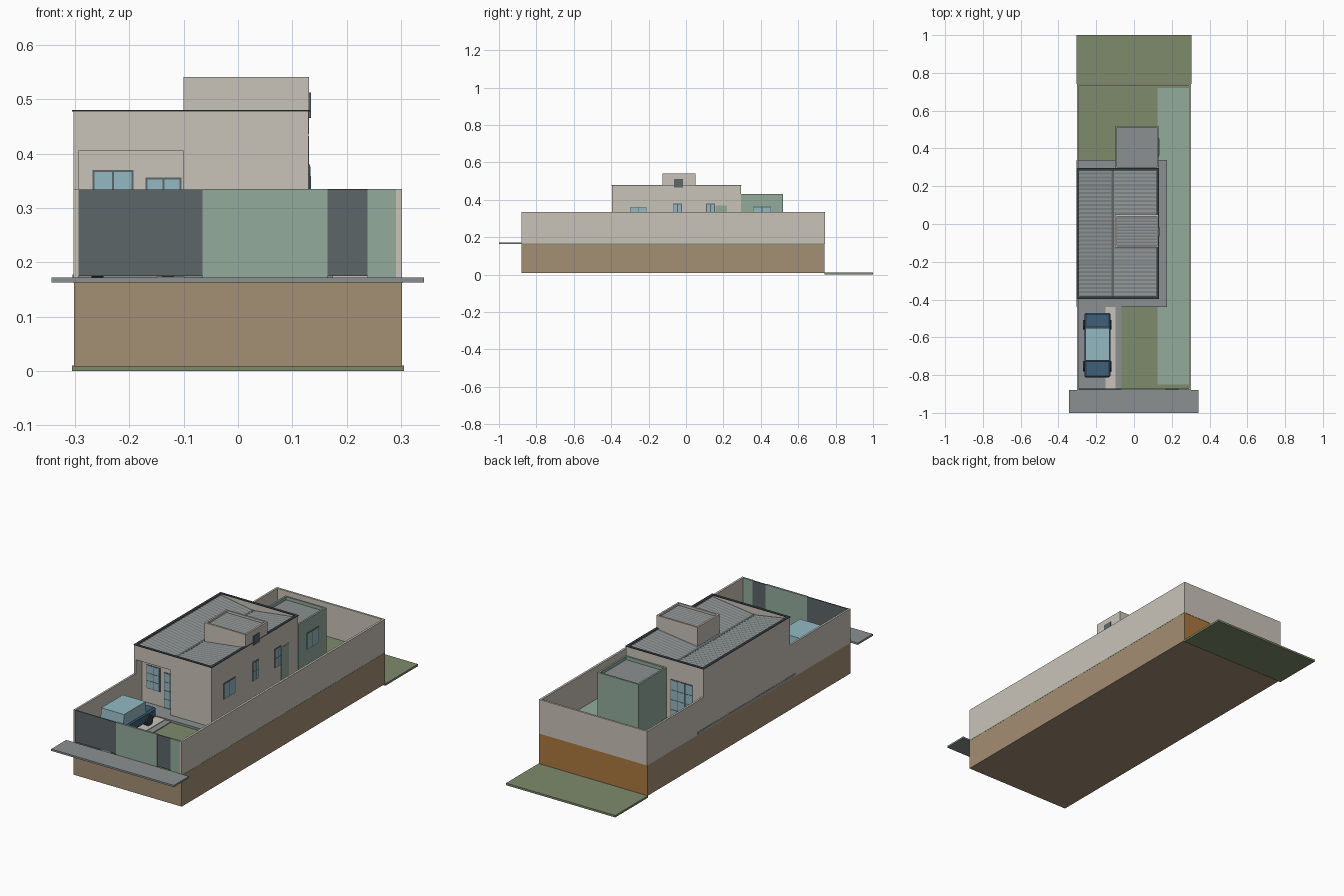
import bpy, bmesh, math
from mathutils import Vector

if "Cube" in bpy.data.objects:
    bpy.data.objects.remove(bpy.data.objects["Cube"])


def material(name, rgb):
    m = bpy.data.materials.new(name)
    lin = [((c / 255 + 0.055) / 1.055) ** 2.4 for c in rgb]
    m.diffuse_color = (*lin, 1)
    m.use_nodes = True
    m.node_tree.nodes["Principled BSDF"].inputs["Base Color"].default_value = m.diffuse_color
    return m


BEIGE = material("beige plaster", (201, 196, 185))
EARTH = material("brown earth", (164, 142, 115))
ORANGE = material("orange clay", (172, 119, 62))
GRASS = material("grass green", (126, 139, 108))
SAGE = material("sage green", (147, 171, 156))
SLATE = material("slate grey", (93, 102, 104))
GREY = material("concrete grey", (139, 144, 145))
NAVY = material("car blue", (63, 96, 121))
GLASS = material("pale blue glass", (147, 185, 194))
CHARCOAL = material("charcoal", (55, 61, 64))


def add_box(bm, x, y, z, mat=0, taper=1.0):
    """Box from (min, max) ranges; the top can taper along y."""
    c = Vector((sum(x) / 2, sum(y) / 2, sum(z) / 2))
    vs = bmesh.ops.create_cube(bm, size=1)["verts"]
    for v in vs:
        t = taper if v.co.z > 0 else 1
        v.co = Vector((v.co.x * (x[1] - x[0]), v.co.y * (y[1] - y[0]) * t,
                       v.co.z * (z[1] - z[0]))) + c
    for f in {f for v in vs for f in v.link_faces}:
        f.material_index = mat


def finish(name, bm, *mats):
    me = bpy.data.meshes.new(name)
    bm.to_mesh(me)
    bm.free()
    ob = bpy.data.objects.new(name, me)
    bpy.context.collection.objects.link(ob)
    for m in mats:
        me.materials.append(m)
    return ob


def boxes(name, mat, *items):
    bm = bmesh.new()
    for it in items:
        add_box(bm, *it)
    return finish(name, bm, mat)


def ring(name, mat, x, y, z, t):
    """Four thin walls around a rectangle."""
    return boxes(name, mat,
                 ((x[0], x[0] + t), y, z), ((x[1] - t, x[1]), y, z),
                 ((x[0] + t, x[1] - t), (y[0], y[0] + t), z),
                 ((x[0] + t, x[1] - t), (y[1] - t, y[1]), z))


def window(name, axis, plane, side, a, z, cols, rows, fr=0.004):
    """Framed window plate standing just proud of a wall, panes above the frame."""
    bm = bmesh.new()

    def plate(a, z, depth, mat):
        d = tuple(sorted((plane - side * 0.002, plane + side * depth)))
        add_box(bm, *((d, a, z) if axis == "x" else (a, d, z)), mat)
    plate(a, z, 0.002, 0)
    w, h = (a[1] - a[0] - fr) / cols, (z[1] - z[0] - fr) / rows
    for i in range(cols):
        for j in range(rows):
            plate((a[0] + fr + i * w, a[0] + (i + 1) * w),
                  (z[0] + fr + j * h, z[0] + (j + 1) * h), 0.003, 1)
    return finish(name, bm, SLATE, GLASS)


def ribbed_sheet(name, x0, z0, x1, z1, y, n):
    """Corrugated roof sheet with ribs running along x."""
    bm = bmesh.new()
    prev = None
    for i in range(2 * n + 1):
        yy = y[0] + (y[1] - y[0]) * i / (2 * n)
        dz = 0.002 * (i % 2)
        cur = [bm.verts.new((x0, yy, z0 + dz)), bm.verts.new((x1, yy, z1 + dz))]
        if prev:
            bm.faces.new((prev[0], prev[1], cur[1], cur[0]))
        prev = cur
    return finish(name, bm, GREY)


# Plot base: earth block with an orange rear face
bm = bmesh.new()
add_box(bm, (-.302, .302), (-.88, .74), (.008, .163))
bm.faces.ensure_lookup_table()
bm.normal_update()
for f in bm.faces:
    f.material_index = 1 if f.normal.y > 0.5 else 0
finish("earth_block", bm, EARTH, ORANGE)

# Ground surfaces
boxes("rear_field", GRASS, ((-.305, .305), (.74, 1.0), (0, .01)))
boxes("garden_lawn", GRASS, ((-.3025, .3025), (-.8795, .7405), (.162, .167)))
boxes("side_path", SAGE, ((.125, .291), (-.85, .72), (.165, .170)))
boxes("pavement", GREY, ((-.343, .342), (-1.0, -.88), (.163, .172)))
boxes("house_platform", GREY, ((-.304, .175), (-.44, .34), (.166, .178)))
boxes("driveway", GREY, ((-.293, -.065), (-.87, -.44), (.165, .171)))
boxes("entry_path", BEIGE, ((-.15, -.098), (-.875, -.44), (.168, .174)))

# Boundary walls
W = (.163, .335)
boxes("boundary_wall", BEIGE,
      ((-.303, -.293), (-.88, .742), W), ((.291, .302), (-.88, .742), W),
      ((-.293, .291), (.732, .742), W))
F = (-.88, -.87)
boxes("front_wall", SAGE, ((-.065, .165), F, W), ((.238, .291), F, W))
boxes("car_gate", SLATE, ((-.293, -.065), (-.878, -.872), (.175, .334)))
boxes("entry_gate", SLATE, ((.165, .238), (-.878, -.872), (.175, .334)))

# House body with a recessed porch at the front left
boxes("house_body", BEIGE,
      ((-.100, .130), (-.396, .294), (.17, .436)),
      ((-.303, -.100), (-.345, .294), (.17, .436)),
      ((-.303, -.293), (-.396, -.345), (.17, .436)),
      ((-.293, -.100), (-.396, -.345), (.405, .436)))
ring("roof_parapet", BEIGE, (-.303, .130), (-.396, .294), (.436, .478), .011)
ring("parapet_coping", CHARCOAL, (-.305, .132), (-.398, .296), (.477, .480), .014)

# Butterfly roof with a valley gutter
RY = (-.386, .284)
ribbed_sheet("left_roof", -.293, .472, -.117, .443, RY, 32)
ribbed_sheet("right_roof", -.107, .443, .120, .472, RY, 32)
boxes("valley_gutter", SLATE, ((-.119, -.105), RY, (.435, .445)))

# Roof tower
TX, TY = (-.100, .1305), (-.125, .050)
boxes("tower_body", BEIGE, (TX, TY, (.436, .528)))
ring("tower_parapet", BEIGE, TX, TY, (.528, .541), .009)
ribbed_sheet("tower_roof", -.093, .530, .123, .530, (-.117, .042), 10)
boxes("tower_window", SLATE, ((.129, .134), (-.065, -.017), (.465, .512)))

# Rear annex
AX, AY = (-.098, .131), (.294, .519)
boxes("annex_body", SAGE, (AX, AY, (.165, .412)))
ring("annex_parapet", SAGE, AX, AY, (.412, .432), .009)
boxes("annex_roof", GREY, ((-.091, .124), (.301, .512), (.410, .416)))

# Windows and doors
window("porch_window", "y", -.345, -1, (-.268, -.192), (.25, .370), 2, 3)
window("porch_door", "y", -.345, -1, (-.170, -.104), (.178, .356), 2, 4)
window("rear_glass_door", "y", .294, 1, (-.245, -.12), (.178, .380), 3, 4)
for name, a, z, cols, rows in (
        ("front_side_window", (-.300, -.210), (.282, .362), 2, 1),
        ("narrow_side_window", (-.070, -.022), (.285, .380), 2, 2),
        ("rear_side_window", (.107, .155), (.285, .380), 2, 2),
        ("annex_window", (.358, .455), (.28, .363), 2, 1)):
    window(name, "x", .131 if "annex" in name else .130, 1, a, z, cols, rows)
boxes("side_wall_panel", SAGE, ((.128, .133), (.157, .218), (.178, .370)))

# Parked car: body, tapered cabin and four wheels
body = boxes("car_body", NAVY, ((-.262, -.125), (-.813, -.470), (.188, .240)))
bev = body.modifiers.new("soft_edges", "BEVEL")
bev.width, bev.segments = .008, 1
bm = bmesh.new()
add_box(bm, (-.258, -.130), (-.728, -.545), (.238, .297), 0, .94)
finish("car_cabin", bm, GLASS)
for sx, x in (("left", -.258), ("right", -.129)):
    for sy, y in (("front", -.755), ("rear", -.533)):
        bpy.ops.mesh.primitive_cylinder_add(vertices=16, radius=.026, depth=.022,
                                            location=(x, y, .197),
                                            rotation=(0, math.pi / 2, 0))
        wheel = bpy.context.object
        wheel.name = f"{sy}_{sx}_wheel"
        wheel.data.materials.append(CHARCOAL)
        bpy.ops.object.shade_smooth_by_angle()
